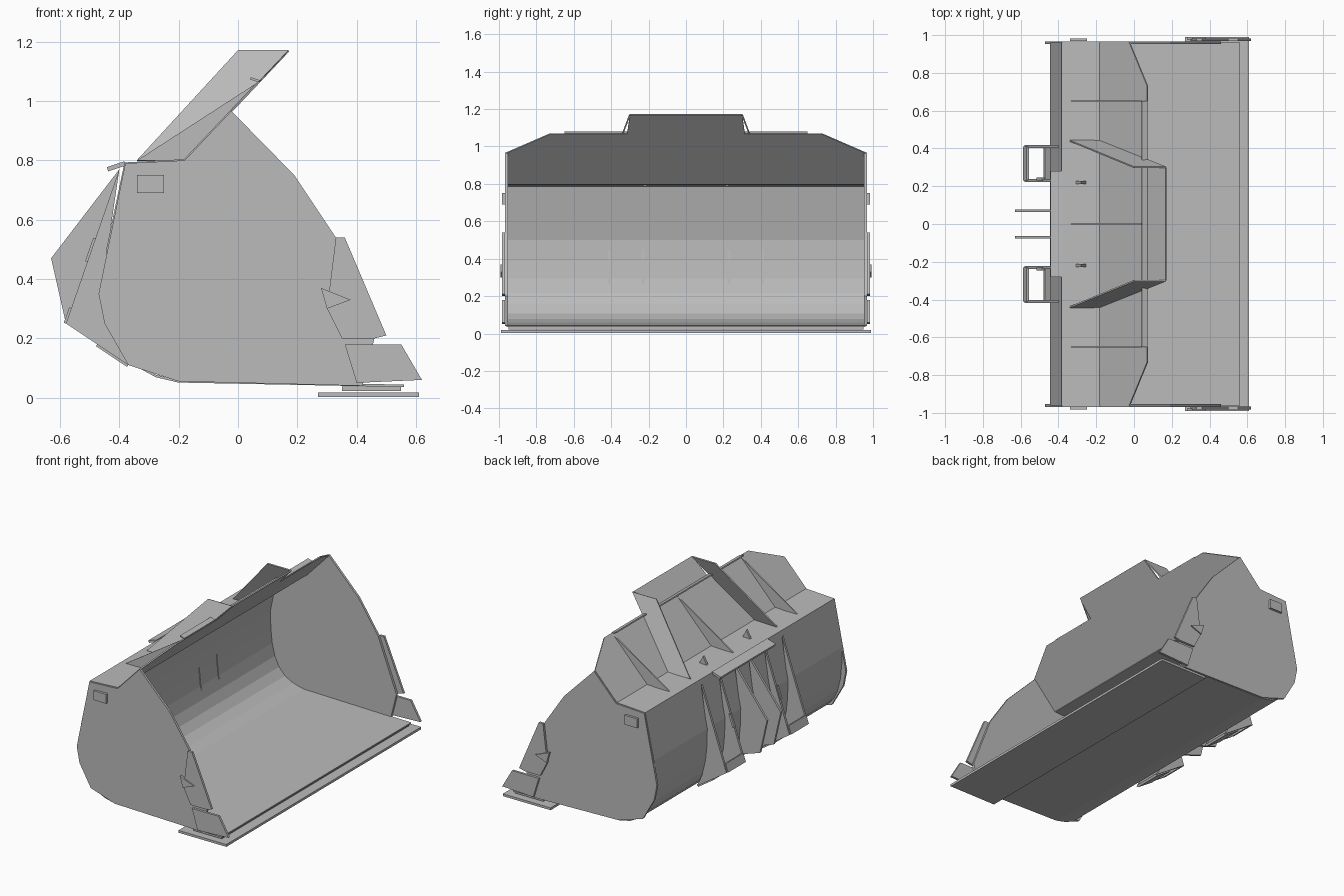
import bpy
from mathutils import Vector
from mathutils.geometry import interpolate_bezier

cube = bpy.data.objects.get("Cube")
if cube:
    bpy.data.objects.remove(cube)

steel = bpy.data.materials.new("plain grey steel")
steel.use_nodes = True
grey = (0.5, 0.5, 0.5, 1)
steel.diffuse_color = grey
steel.node_tree.nodes["Principled BSDF"].inputs["Base Color"].default_value = grey

thin = 0.008
thick = 0.015


def build(name, verts, faces, thickness):
    """Sheet part, thickened evenly about its middle surface."""
    mesh = bpy.data.meshes.new(name)
    mesh.from_pydata(verts, [], faces)
    mesh.materials.append(steel)
    part = bpy.data.objects.new(name, mesh)
    bpy.context.collection.objects.link(part)
    solidify = part.modifiers.new("thickness", 'SOLIDIFY')
    solidify.thickness = thickness
    solidify.offset = 0


def place(point, y):
    """Lift a profile point (x, z) to three dimensions."""
    return Vector((point[0], y, point[1]))


def plate(name, verts, thickness=thin):
    build(name, verts, [range(len(verts))], thickness)


def upright(name, profile, y, thickness=thin):
    """Plate facing sideways at a given y."""
    plate(name, [place(point, y) for point in profile], thickness)


def sheet(name, profile, start, end, thickness=thin):
    """Open profile swept across the width."""
    count = len(profile)
    verts = [place(point, y) for y in (start, end) for point in profile]
    faces = [(i, i + 1, count + i + 1, count + i) for i in range(count - 1)]
    build(name, verts, faces, thickness)


def mirrored_sheet(name, profile, half, thickness=thin):
    sheet(name, profile, -half, half, thickness)


def tapered(name, stations):
    """Symmetrical plate given as profile points with half widths."""
    right = [place(point, -half) for point, half in stations]
    left = [place(point, half) for point, half in reversed(stations)]
    plate(name, right + left)


# Key points of the bucket profile, as (x, z)
roof_back = Vector((-0.38, 0.79))
roof_front = Vector((-0.18, 0.8))
back_bend = Vector((-0.44, 0.5))
heel = Vector((-0.2, 0.055))
floor_end = Vector((0.56, 0.04))
guard_top = Vector((0.17, 1.17))
guard_clip = roof_front.lerp(guard_top, 0.45)
guard_edge = roof_front.lerp(guard_top, 0.72)
roof_mid = Vector((-0.34, 0.8))
wing_tip = Vector((0, 1.17))
bar_end = Vector((-0.4, 0.77))
hook_foot = Vector((-0.58, 0.25))
toe = Vector((-0.37, 0.11))
cutter_top = Vector((0.33, 0.54))
cutter_foot = Vector((0.46, 0.2))
half_width = 0.96
guard_half = 0.73
extension_half = 0.3

# Bucket shell: roof, back wall, rounded heel and floor
curve = interpolate_bezier(back_bend, Vector((-0.44, 0.22)), Vector((-0.4, 0.08)), heel, 8)
mirrored_sheet("bucket_shell", [roof_front, roof_back, *[p.to_2d() for p in curve], floor_end],
               half_width)

# Cutting edge and its spacer under the floor
mirrored_sheet("cutting_edge", [(0.27, 0.01), (0.61, 0.01)], 0.99, thick)
mirrored_sheet("edge_spacer", [(0.35, 0.03), (0.55, 0.03)], 0.95, thick)

# Sloping spill guard with clipped corners, and its raised middle
tapered("spill_guard", [(roof_front, half_width), (guard_clip, half_width),
                        (guard_edge, guard_half)])
tapered("guard_extension", [(guard_edge, extension_half + thick), (guard_top, extension_half)])
mirrored_sheet("guard_lip", [guard_edge, guard_edge + Vector((-0.03, 0.01))], 0.65)

# Outlines of repeated plates
end_outline = [roof_back, roof_front, guard_clip, (0.19, 0.75), cutter_top, cutter_foot,
               (0.42, 0.04), heel, toe, (-0.45, 0.25), (-0.47, 0.35)]
cutter_outline = [cutter_top, (0.36, 0.54), (0.5, 0.21), cutter_foot, (0.35, 0.2), (0.3, 0.3)]
shoe_outline = [(0.36, 0.18), (0.55, 0.18), (0.62, 0.06), (0.4, 0.05)]
pad_outline = [(-0.34, 0.69), (-0.25, 0.69), (-0.25, 0.75), (-0.34, 0.75)]
rib_outline = [bar_end, hook_foot, toe, (-0.41, 0.2), back_bend]
hook_outline = [bar_end, (-0.63, 0.47), hook_foot, (-0.43, 0.2), back_bend]

for sign, side in ((-1, "right"), (1, "left")):
    def wear(name, profile, offset):
        upright(side + name, profile, sign * (half_width + offset), thick)

    def link(name, profile):
        sheet(side + name, profile, sign * rib_inner, sign * rib_outer, thick)

    rib_inner = 0.23
    rib_outer = 0.41

    # End plate and its wear parts
    wear("_end_plate", end_outline, 0)
    wear("_side_cutter", cutter_outline, thick)
    wear("_cutter_gusset", [(0.28, 0.37), (0.38, 0.33), (0.3, 0.3)], thick + thin)
    wear("_corner_shoe", shoe_outline, thick)
    wear("_side_pad", pad_outline, thick)

    # Slanting wing beside the raised guard
    foot, head = sign * 0.44, sign * extension_half
    plate(side + "_guard_wing", [place(roof_mid, foot), place(roof_front, foot),
                                 place(guard_top, head), place(wing_tip, head)])

    # Lifting lug on the roof
    upright(side + "_lifting_lug", [(-0.31, 0.79), (-0.25, 0.79), (-0.28, 0.85)], foot / 2, thick)

    # Mounting ribs, hooks and the plates that tie them together
    upright(side + "_outer_rib", rib_outline, sign * rib_outer, thick)
    upright(side + "_middle_rib", rib_outline, sign * rib_inner, thick)
    upright(side + "_inner_hook", hook_outline, sign * 0.07, thick)
    link("_pin_plate", [hook_foot, hook_foot.lerp(bar_end, 0.1)])
    link("_heel_plate", [hook_foot.lerp(toe, 0.5), toe])
    wear_tab = [hook_foot.lerp(bar_end, t) for t in (0.4, 0.55)]
    sheet(side + "_rib_tab", wear_tab, sign * rib_inner, sign * (rib_inner + thick), thick)

# Triangular gussets behind the guard
for label, y in (("right", -0.65), ("centre", 0), ("left", 0.65)):
    upright(label + "_guard_gusset", [roof_mid, roof_front, guard_edge], y)

# Flat bar above the mounting ribs
mirrored_sheet("mounting_bar", [bar_end - Vector((0.04, 0)), roof_back], 0.28, thick)
